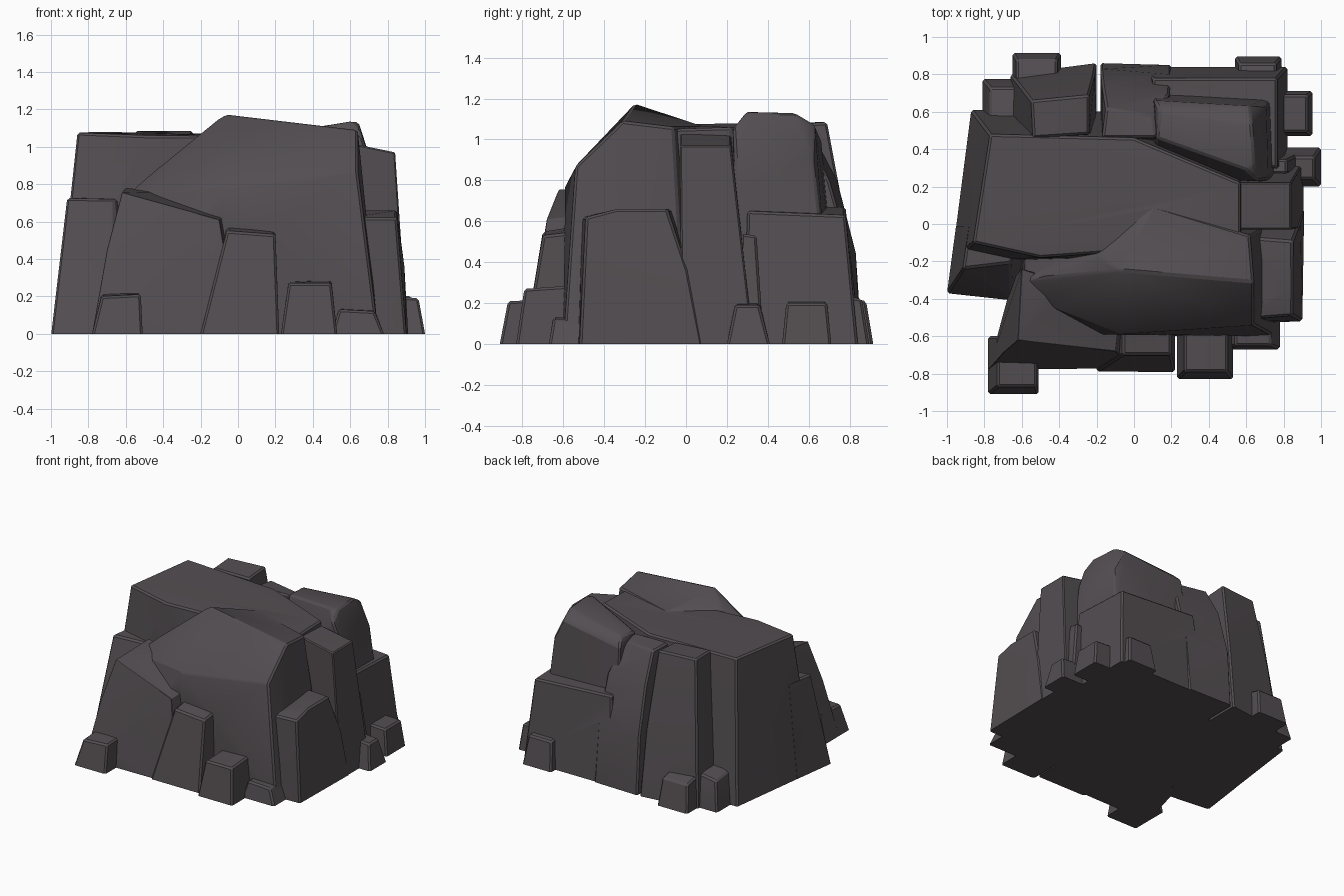
import bpy, bmesh, math

if "Cube" in bpy.data.objects:
    bpy.data.objects.remove(bpy.data.objects["Cube"])

stone = bpy.data.materials.new("dark grey stone")
stone.diffuse_color = (0.087, 0.076, 0.083, 1)
stone.use_nodes = True
stone.node_tree.nodes["Principled BSDF"].inputs["Base Color"].default_value = stone.diffuse_color
parts = []


def add_object(name, bm):
    bmesh.ops.recalc_face_normals(bm, faces=bm.faces[:])
    me = bpy.data.meshes.new(name)
    bm.to_mesh(me)
    bm.free()
    me.materials.append(stone)
    ob = bpy.data.objects.new(name, me)
    bpy.context.collection.objects.link(ob)
    return ob


def wrap(points):
    """Bmesh of the convex hull of the points."""
    bm = bmesh.new()
    for p in points:
        bm.verts.new(p)
    bmesh.ops.convex_hull(bm, input=bm.verts[:])
    bmesh.ops.delete(bm, geom=[v for v in bm.verts if not v.link_faces], context='VERTS')
    return bm


def hull(name, pts, soft=0.012):
    """Convex rock chunk with softened edges; its foot sinks below ground and is trimmed later."""
    sink = -0.1 - 0.004 * len(parts)
    bm = wrap(pts + [(x, y, sink) for x, y, z in pts if z == 0])
    bmesh.ops.dissolve_limit(bm, angle_limit=math.radians(2), verts=bm.verts[:], edges=bm.edges[:])
    edges = [e for e in bm.edges if len(e.link_faces) == 2
             and e.calc_face_angle() > math.radians(25)]
    bmesh.ops.bevel(bm, geom=edges, offset=soft, segments=1, affect='EDGES', clamp_overlap=True)
    bmesh.ops.remove_doubles(bm, verts=bm.verts[:], dist=0.002)
    soft_points = [v.co.copy() for v in bm.verts]
    bm.free()
    parts.append(add_object(name, wrap(soft_points)))


def block(name, base, top, heights):
    """Tapered block: base and top are (x0, x1, y0, y1); heights go round from front left."""
    def corners(r):
        return [(r[0], r[2]), (r[1], r[2]), (r[1], r[3]), (r[0], r[3])]
    hull(name, [(x, y, 0) for x, y in corners(base)]
         + [(x, y, z) for (x, y), z in zip(corners(top), heights)])


# Big slab forming the left side and the flat summit
hull("main_slab", [
    (-0.975, -0.2, 0), (-0.87, 0.61, 0), (0, 0.6, 0), (0.6, 0.35, 0), (0.6, -0.2, 0),
    (-0.86, -0.1, 1.075), (-0.77, 0.48, 1.08), (0, 0.46, 1.06), (0.57, 0.22, 1.06),
    (0.57, -0.1, 1.05), (-0.5, -0.18, 1.06)])
# Lower shelf at the front left
hull("left_shelf", [
    (-1, -0.37, 0), (-0.65, -0.41, 0), (-0.5, 0, 0), (-0.95, 0, 0),
    (-0.915, -0.24, 0.725), (-0.66, -0.21, 0.72), (-0.55, 0, 0.72), (-0.88, 0, 0.73)])
# Peaked front mass with the sloping face
hull("front_peak", [
    (-0.6, -0.6, 0), (0.75, -0.6, 0), (0.75, 0, 0), (-0.6, 0, 0),
    (-0.07, -0.25, 1.175), (0.64, -0.31, 1.09), (0.64, -0.54, 0.87), (-0.08, -0.59, 0.78),
    (-0.58, -0.3, 0.76), (-0.42, -0.45, 0.74), (0.62, -0.06, 1.06), (0.1, 0.1, 1.06),
    (-0.2, -0.17, 1.06)])
# Front left buttress
hull("front_left_buttress", [
    (-0.78, -0.78, 0), (0, -0.77, 0), (0, -0.4, 0), (-0.65, -0.3, 0),
    (-0.7, -0.69, 0.45), (-0.62, -0.62, 0.755), (-0.55, -0.63, 0.735), (-0.1, -0.68, 0.61),
    (-0.08, -0.5, 0.63), (-0.6, -0.24, 0.78), (-0.42, -0.3, 0.76)])
# Front centre column
block("front_column", (-0.2, 0.22, -0.79, -0.4), (-0.06, 0.2, -0.7, -0.45),
      (0.55, 0.53, 0.56, 0.59))
# Right side: low shoulder, tall column, thin sliver
hull("right_shoulder", [
    (0.4, -0.54, 0), (0.9, -0.52, 0), (0.91, 0.08, 0), (0.4, 0.08, 0),
    (0.6, -0.51, 0.62), (0.85, -0.49, 0.62), (0.85, -0.34, 0.66), (0.85, -0.09, 0.66),
    (0.6, -0.07, 0.66), (0.89, 0.01, 0.36)])
block("right_column", (0.4, 0.905, -0.02, 0.33), (0.5, 0.84, -0.03, 0.22),
      (1.04, 0.97, 0.97, 1.03))
block("right_sliver", (0.6, 0.89, 0.25, 0.38), (0.65, 0.82, 0.27, 0.345),
      (0.54, 0.54, 0.53, 0.53))
# Back right: upper boulder over a lower ledge
hull("back_right_boulder", [
    (0.08, 0.25, 0.4), (0.76, 0.22, 0.4), (0.74, 0.68, 0.4), (0.08, 0.72, 0.4),
    (0.12, 0.46, 1.05), (0.6, 0.29, 1.135), (0.645, 0.32, 1.13), (0.63, 0.53, 1.13),
    (0.14, 0.6, 1.06), (0.62, 0.63, 1.07), (0.11, 0.66, 1.0), (0.66, 0.23, 1.06),
    (0.72, 0.24, 0.9), (0.71, 0.62, 0.9)])
block("back_right_ledge", (0.05, 0.82, 0.28, 0.84), (0.1, 0.765, 0.3, 0.78),
      (0.67, 0.65, 0.63, 0.67))
# Back columns
hull("back_centre_column", [
    (-0.18, 0.4, 0), (0.22, 0.4, 0), (0.2, 0.85, 0), (-0.18, 0.86, 0),
    (-0.17, 0.46, 1.04), (0.12, 0.46, 1.04), (0.1, 0.58, 1.02), (-0.15, 0.62, 1.03),
    (0.19, 0.7, 0.8), (-0.17, 0.74, 0.8), (0.2, 0.8, 0.45), (-0.18, 0.83, 0.45)])
hull("back_left_column", [
    (-0.67, 0.45, 0), (-0.2, 0.45, 0), (-0.2, 0.86, 0), (-0.66, 0.8, 0),
    (-0.54, 0.46, 1.08), (-0.24, 0.48, 1.07), (-0.24, 0.69, 1.085), (-0.55, 0.66, 1.085),
    (-0.21, 0.8, 0.5), (-0.62, 0.75, 0.5)])
# Small stones round the foot
block("foot_stone_a", (-0.78, -0.51, -0.91, -0.6), (-0.73, -0.52, -0.87, -0.6),
      (0.2, 0.21, 0.22, 0.22))
block("foot_stone_b", (0.23, 0.53, -0.83, -0.5), (0.27, 0.5, -0.79, -0.5),
      (0.27, 0.27, 0.29, 0.28))
block("foot_stone_c", (0.5, 0.78, -0.67, -0.45), (0.54, 0.73, -0.65, -0.45),
      (0.13, 0.12, 0.13, 0.14))
block("foot_stone_d", (0.7, 1.0, 0.2, 0.41), (0.7, 0.965, 0.24, 0.36),
      (0.21, 0.19, 0.19, 0.21))
block("foot_stone_e", (0.7, 0.955, 0.47, 0.71), (0.7, 0.93, 0.49, 0.69),
      (0.21, 0.2, 0.2, 0.21))
block("foot_stone_f", (0.54, 0.79, 0.7, 0.895), (0.56, 0.76, 0.7, 0.86),
      (0.25, 0.25, 0.22, 0.22))
block("foot_stone_g", (-0.65, -0.39, 0.7, 0.915), (-0.63, -0.41, 0.7, 0.88),
      (0.25, 0.25, 0.21, 0.21))
block("foot_stone_h", (-0.81, -0.6, 0.5, 0.775), (-0.77, -0.6, 0.5, 0.73),
      (0.25, 0.26, 0.25, 0.22))


def volume(ob):
    bm = bmesh.new()
    bm.from_mesh(ob.data)
    result = bm.calc_volume()
    bm.free()
    return result


def boolean(ob, other, operation):
    """Apply a boolean; undo it and return False if rock was lost or nothing changed."""
    backup, before, size = ob.data.copy(), volume(ob), volume(other)
    mod = ob.modifiers.new("cut", 'BOOLEAN')
    mod.operation, mod.solver, mod.object = operation, 'EXACT', other
    bpy.context.view_layer.objects.active = ob
    bpy.ops.object.modifier_apply(modifier=mod.name)
    after = volume(ob)
    good = (max(before, size) - 1e-4 < after < before + size + 1e-4
            if operation == 'UNION' else 0.5 * before < after < before)
    if not good:
        ob.data = backup
    return good


# Fuse all chunks into one solid rock, keeping any that will not fuse as they are
rock = parts[0]
solids = [rock]
for ob in parts[1:]:
    if boolean(rock, ob, 'UNION'):
        bpy.data.objects.remove(ob)
    else:
        solids.append(ob)
rock.name = "rock_outcrop"

# Trim everything flat at the ground
trim = add_object("ground_trim", wrap(
    [(x, y, z) for x in (-2, 2) for y in (-2, 2) for z in (-1, 0)]))
for ob in solids:
    boolean(ob, trim, 'DIFFERENCE')
    ob.select_set(True)
bpy.data.objects.remove(trim)
bpy.context.view_layer.objects.active = rock
bpy.ops.object.shade_smooth_by_angle(angle=math.radians(20))
print("separate solids:", [o.name for o in solids])
